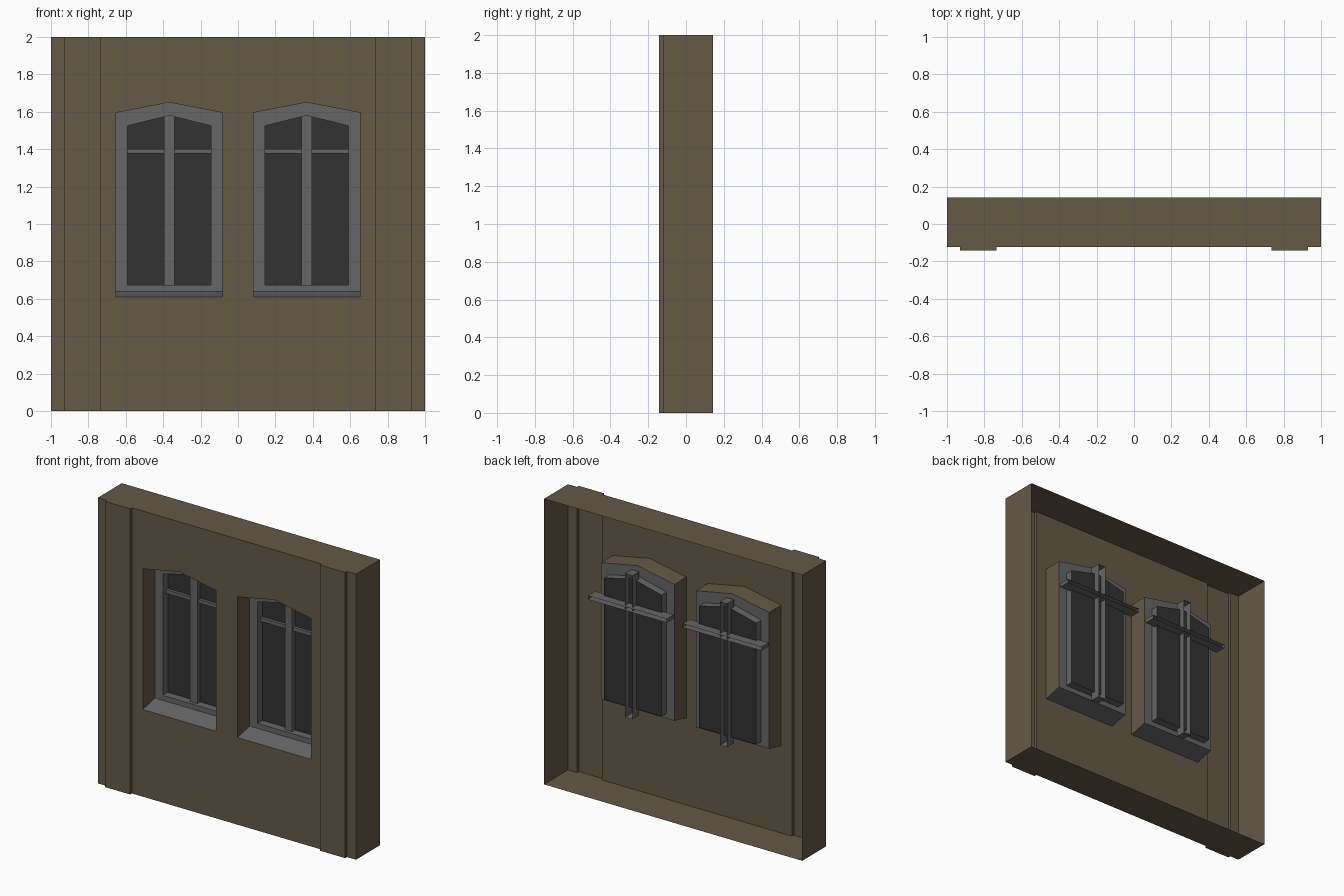
import bpy, bmesh

if "Cube" in bpy.data.objects:
    bpy.data.objects.remove(bpy.data.objects["Cube"])

# Depths (y) and window layout
BACK, FRONT, PILASTER = 0.1425, -0.123, -0.1425
FRAME_Y, GLASS_Y = 0.01, 0.065
C, HALF = 0.367, 0.284


def material(name, rgb):
    m = bpy.data.materials.new(name)
    m.diffuse_color = (*rgb, 1)
    m.use_nodes = True
    m.node_tree.nodes["Principled BSDF"].inputs["Base Color"].default_value = m.diffuse_color
    return m


WALL = material("brown_wall", (0.13, 0.10, 0.062))
GREY = material("frame_grey", (0.133, 0.133, 0.133))
DARK = material("dark_glass", (0.032, 0.032, 0.032))


def make(name, faces, mat):
    """Sheet object from a list of faces, welded, facing the front."""
    bm = bmesh.new()
    for f in faces:
        bm.faces.new([bm.verts.new(p) for p in f])
    bmesh.ops.remove_doubles(bm, verts=bm.verts[:], dist=1e-5)
    bmesh.ops.recalc_face_normals(bm, faces=bm.faces[:])
    if sum(f.normal.y * f.calc_area() for f in bm.faces) > 0:
        bmesh.ops.reverse_faces(bm, faces=bm.faces[:])
    me = bpy.data.meshes.new(name)
    bm.to_mesh(me)
    bm.free()
    me.materials.append(mat)
    ob = bpy.data.objects.new(name, me)
    bpy.context.collection.objects.link(ob)
    return ob


def outline(c, half, y, bottom, spring, apex):
    """Pointed window outline: bottom left, bottom right, right, apex, left."""
    return [(c - half, y, bottom), (c + half, y, bottom), (c + half, y, spring),
            (c, y, apex), (c - half, y, spring)]


def bridge(a, b):
    """Quads between two matching closed loops."""
    n = len(a)
    return [[a[i], a[(i + 1) % n], b[(i + 1) % n], b[i]] for i in range(n)]


def channel(name, x0, x1, y0, y1, z0, z1):
    """Box open at the back."""
    a = [(x0, y0, z0), (x1, y0, z0), (x1, y0, z1), (x0, y0, z1)]
    b = [(x, y1, z) for x, _, z in a]
    return make(name, [a] + bridge(a, b), GREY)


# Wall shell: plan profile with pilasters, open at the back
half_plan = [(1, BACK), (1, FRONT), (0.93, FRONT), (0.93, PILASTER),
             (0.735, PILASTER), (0.735, FRONT), (C, FRONT)]
plan = [(-x, y) for x, y in half_plan] + [(0, FRONT)] + half_plan[::-1]
wall = [[(x, y, z) for x, y in plan] for z in (0, 2)]
for (xa, ya), (xb, yb) in zip(plan, plan[1:]):
    if max(abs(xa), abs(xb)) > 0.736 or ya != yb:
        wall.append([(xa, ya, 0), (xb, yb, 0), (xb, yb, 2), (xa, ya, 2)])

for side, c in (("left", -C), ("right", C)):
    opening = outline(c, HALF, FRONT, 0.61, 1.595, 1.65)
    recess = outline(c, HALF, FRAME_Y, 0.64, 1.595, 1.65)
    pane = outline(c, 0.2225, FRAME_Y, 0.675, 1.525, 1.58)
    glass = [(x, GLASS_Y, z) for x, _, z in pane]

    # Wall sheet on both sides of the window axis, plus the jambs
    edges = (-0.735, 0) if c < 0 else (0, 0.735)
    for edge, jamb in zip(edges, (c - HALF, c + HALF)):
        pts = [(edge, 0), (c, 0), (c, 0.61), (jamb, 0.61), (jamb, 1.595),
               (c, 1.65), (c, 2), (edge, 2)]
        wall.append([(x, FRONT, z) for x, z in pts])
    reveal = bridge(opening, recess)
    wall += reveal[1:]

    # Window parts
    make(side + "_sill", reveal[:1], GREY)
    make(side + "_window_frame", bridge(recess, pane) + bridge(pane, glass), GREY)
    make(side + "_glass", [glass], DARK)
    channel(side + "_mullion", c - 0.028, c + 0.028, 0.034, 0.11, 0.62, 1.625)
    channel(side + "_crossbar", c - 0.305, c + 0.305, 0.045, 0.125, 1.376, 1.402)

make("wall_panel", wall, WALL)
